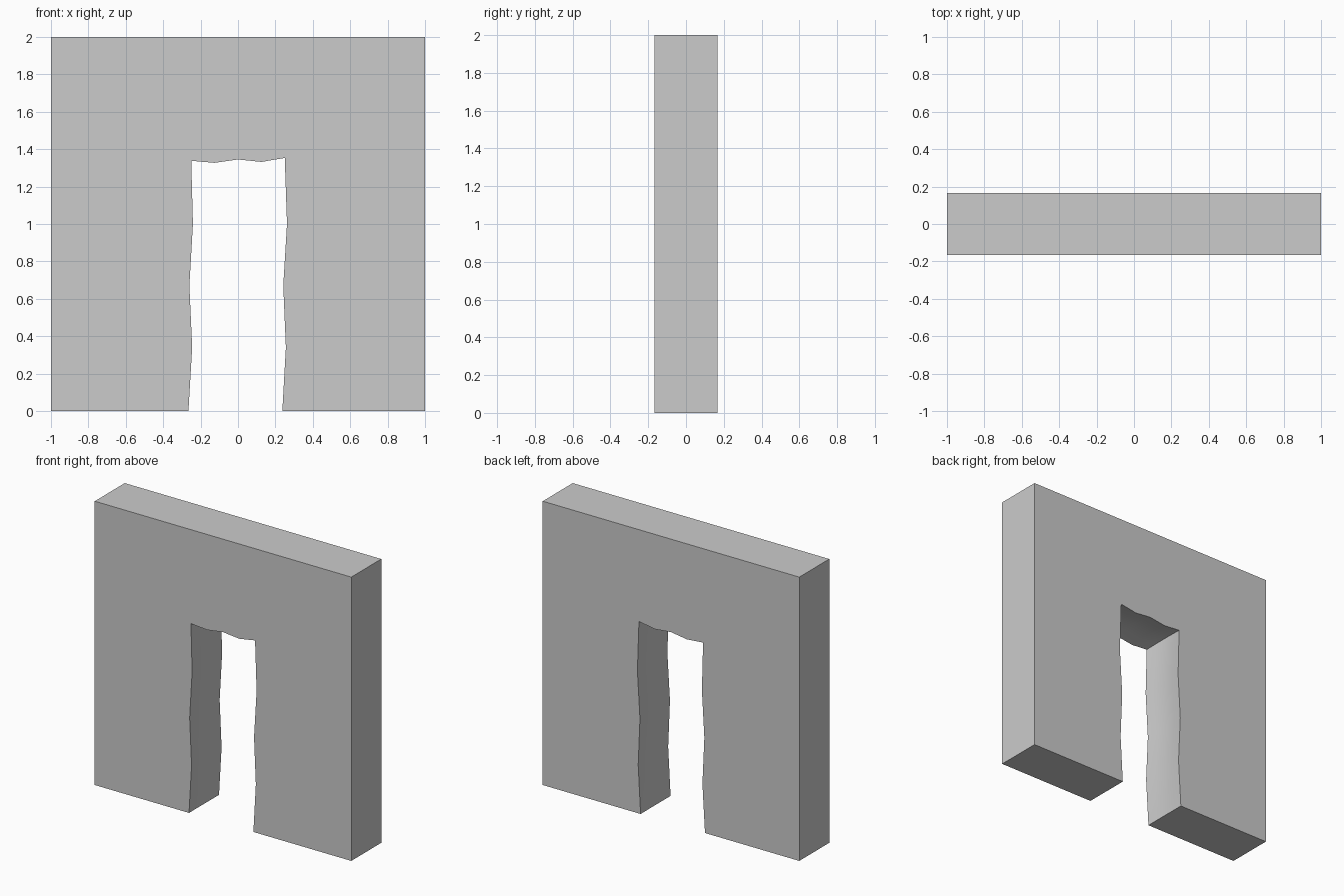
import bpy, bmesh

if "Cube" in bpy.data.objects:
    bpy.data.objects.remove(bpy.data.objects["Cube"])

HALF_D = 0.167

# doorway outline (x, z), from left foot over the lintel to right foot
opening = [(-0.265, 0), (-0.245, 0.34), (-0.26, 0.67), (-0.241, 1.0), (-0.25, 1.338),
           (-0.125, 1.327), (0, 1.345), (0.125, 1.332),
           (0.25, 1.353), (0.262, 1.0), (0.242, 0.67), (0.256, 0.34), (0.237, 0)]
outer = [(1, 0), (1, 2), (-1, 2), (-1, 0)]

# depth rings: y position and how far the rough stone is hollowed there
rings = [(-HALF_D, 0), (-0.085, 0.014), (0, 0.02), (0.085, 0.014), (HALF_D, 0)]

bm = bmesh.new()


def ring_point(i, y, hollow):
    x, z = opening[i]
    last = len(opening) - 1
    if i in (0, last):
        hollow = 0
    side = -1 if i <= 4 else (1 if i >= 8 else 0)
    up = 1 if 4 <= i <= 8 else 0
    return bm.verts.new((x + side * hollow, y, z + up * hollow))


inner = [[ring_point(i, y, h) for i in range(len(opening))] for y, h in rings]
front_out = [bm.verts.new((x, -HALF_D, z)) for x, z in outer]
back_out = [bm.verts.new((x, HALF_D, z)) for x, z in outer]

# front and back faces
bm.faces.new(inner[0] + front_out)
bm.faces.new(list(reversed(inner[-1] + back_out)))

# right side, top, left side
for i in range(3):
    bm.faces.new((front_out[i], back_out[i], back_out[i + 1], front_out[i + 1]))

# undersides of the two legs
bm.faces.new([r[-1] for r in inner] + [back_out[0], front_out[0]])
bm.faces.new([r[0] for r in reversed(inner)] + [front_out[3], back_out[3]])

# rough doorway lining, smooth shaded
for a, b in zip(inner, inner[1:]):
    for i in range(len(opening) - 1):
        bm.faces.new((a[i], b[i], b[i + 1], a[i + 1])).smooth = True

bmesh.ops.recalc_face_normals(bm, faces=bm.faces[:])

# keep the wall corners and doorway rims crisp
for e in bm.edges:
    if len(e.link_faces) == 2 and e.calc_face_angle() > 0.7:
        e.smooth = False

mesh = bpy.data.meshes.new("doorway_wall")
bm.to_mesh(mesh)
bm.free()
wall = bpy.data.objects.new("doorway_wall", mesh)
bpy.context.collection.objects.link(wall)
